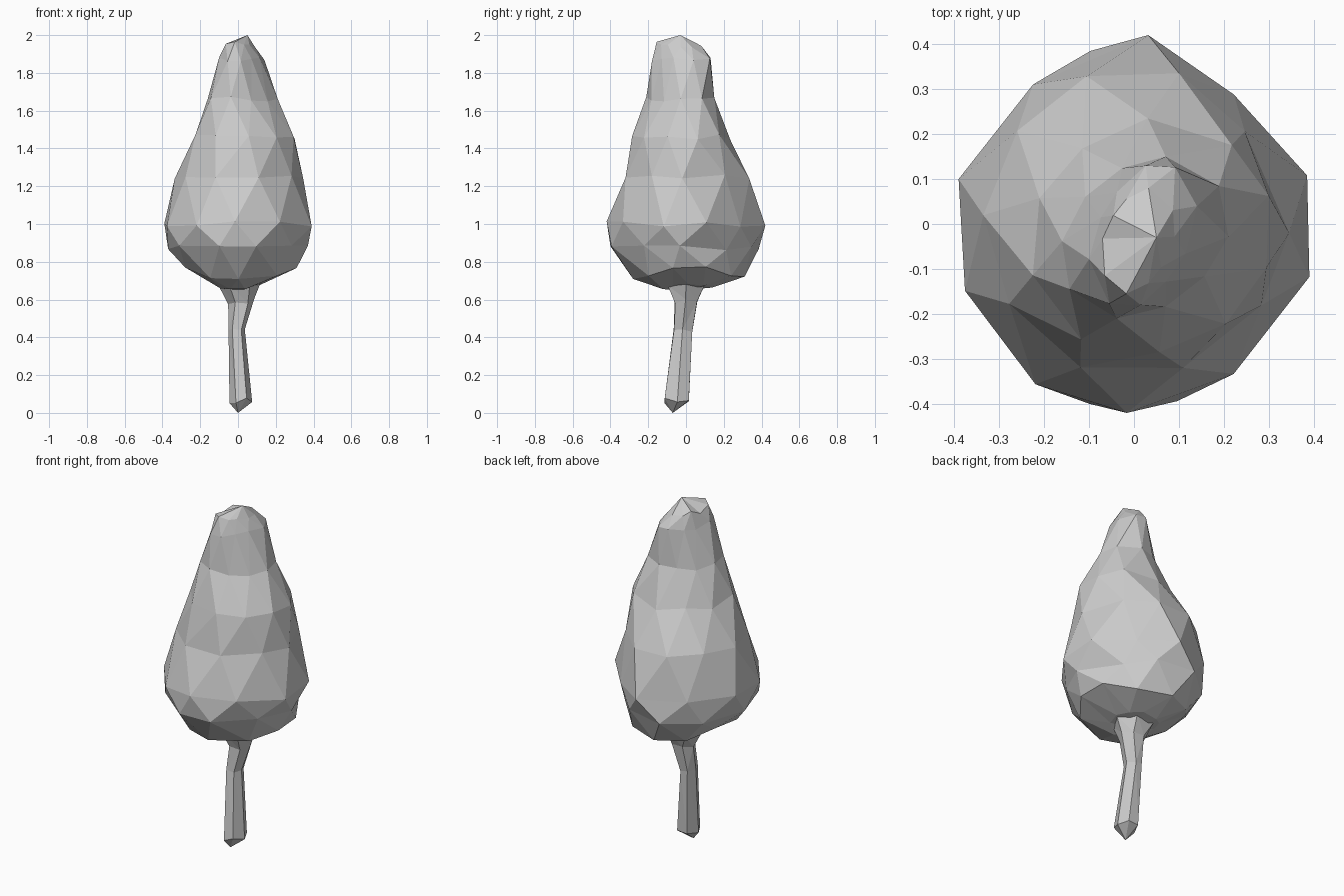
import bpy, bmesh, math, random

if "Cube" in bpy.data.objects:
    bpy.data.objects.remove(bpy.data.objects["Cube"])

random.seed(11)
CORNER_CUT = (0.14, 0.08, 0.0, 0.07)  # back right, back left, front left, front right


def ring(bm, z, x0, x1, y0, y1, skew, wave, cut, sides, phase, jitter):
    """Uneven loop fitted into x and y limits; skew stretches the x=y diagonal, cut trims corners."""
    pts = []
    for i in range(sides):
        a = 2 * math.pi * (i + phase) / sides + random.uniform(-jitter, jitter)
        r = 1 + skew * math.sin(2 * a) + random.uniform(-jitter, jitter) * 0.25
        corner = int((a % (2 * math.pi)) // (math.pi / 2)) % 4
        r *= 1 - cut * CORNER_CUT[corner] * math.sin(2 * a) ** 2
        dz = wave * math.cos(2 * a) + random.uniform(-jitter, jitter) * 0.2
        pts.append((r * math.cos(a), r * math.sin(a), z + dz))
    xs, ys = [p[0] for p in pts], [p[1] for p in pts]
    fit = lambda v, src, lo, hi: lo + (v - min(src)) / (max(src) - min(src)) * (hi - lo)
    return [bm.verts.new((fit(x, xs, x0, x1), fit(y, ys, y0, y1), h)) for x, y, h in pts]


def loft(name, levels, sides, bottom, top, stagger, jitter):
    """Triangulated skin through rings, closed by a point at each end."""
    bm = bmesh.new()
    loops = [ring(bm, *lv, sides, stagger * (k % 2), jitter) for k, lv in enumerate(levels)]
    for k in range(len(loops) - 1):
        a, b = loops[k], loops[k + 1]
        for i in range(sides):
            j = (i + 1) % sides
            if k % 2 == 0:
                bm.faces.new((a[i], a[j], b[i]))
                bm.faces.new((a[j], b[j], b[i]))
            else:
                bm.faces.new((a[i], a[j], b[j]))
                bm.faces.new((a[i], b[j], b[i]))
    for loop, tip in ((loops[0], bottom), (loops[-1], top)):
        v = bm.verts.new(tip)
        for i in range(sides):
            bm.faces.new((loop[i], loop[(i + 1) % sides], v))
    bmesh.ops.recalc_face_normals(bm, faces=bm.faces)
    mesh = bpy.data.meshes.new(name)
    bm.to_mesh(mesh)
    bm.free()
    obj = bpy.data.objects.new(name, mesh)
    bpy.context.collection.objects.link(obj)
    return obj


# Foliage: z, x limits, y limits, diagonal skew, height wave, corner cut
crown = [
    (0.67, -0.12, 0.13, -0.12, 0.14, 0.0, 0.0, 0),
    (0.745, -0.28, 0.31, -0.28, 0.31, 0.0, 0.035, 0.5),
    (0.87, -0.37, 0.37, -0.40, 0.385, 0.0, 0.0, 1),
    (1.00, -0.39, 0.39, -0.42, 0.42, 0.0, 0.0, 1),
    (1.25, -0.335, 0.345, -0.32, 0.335, 0.0, 0.0, 0.6),
    (1.46, -0.225, 0.30, -0.285, 0.235, 0.05, 0.0, 0),
    (1.66, -0.16, 0.21, -0.21, 0.15, 0.13, 0.0, 0),
    (1.87, -0.10, 0.14, -0.18, 0.13, 0.2, 0.0, 0),
    (1.95, -0.07, 0.09, -0.155, 0.08, 0.15, 0.0, 0),
]
loft("foliage", crown, 10, (0.0, 0.0, 0.65), (0.05, -0.03, 2.0), 0.5, 0.08)

# Trunk: slightly bent, flared where it meets the foliage
trunk = [
    (0.065, -0.045, 0.075, -0.115, 0.015, 0.0, 0.0, 0),
    (0.43, -0.05, 0.036, -0.065, 0.033, 0.0, 0.0, 0),
    (0.59, -0.052, 0.085, -0.06, 0.06, 0.0, 0.0, 0),
    (0.68, -0.11, 0.12, -0.10, 0.10, 0.0, 0.0, 0),
]
loft("trunk", trunk, 6, (0.0, -0.07, 0.0), (0.01, 0.0, 0.74), 0.0, 0.08)
